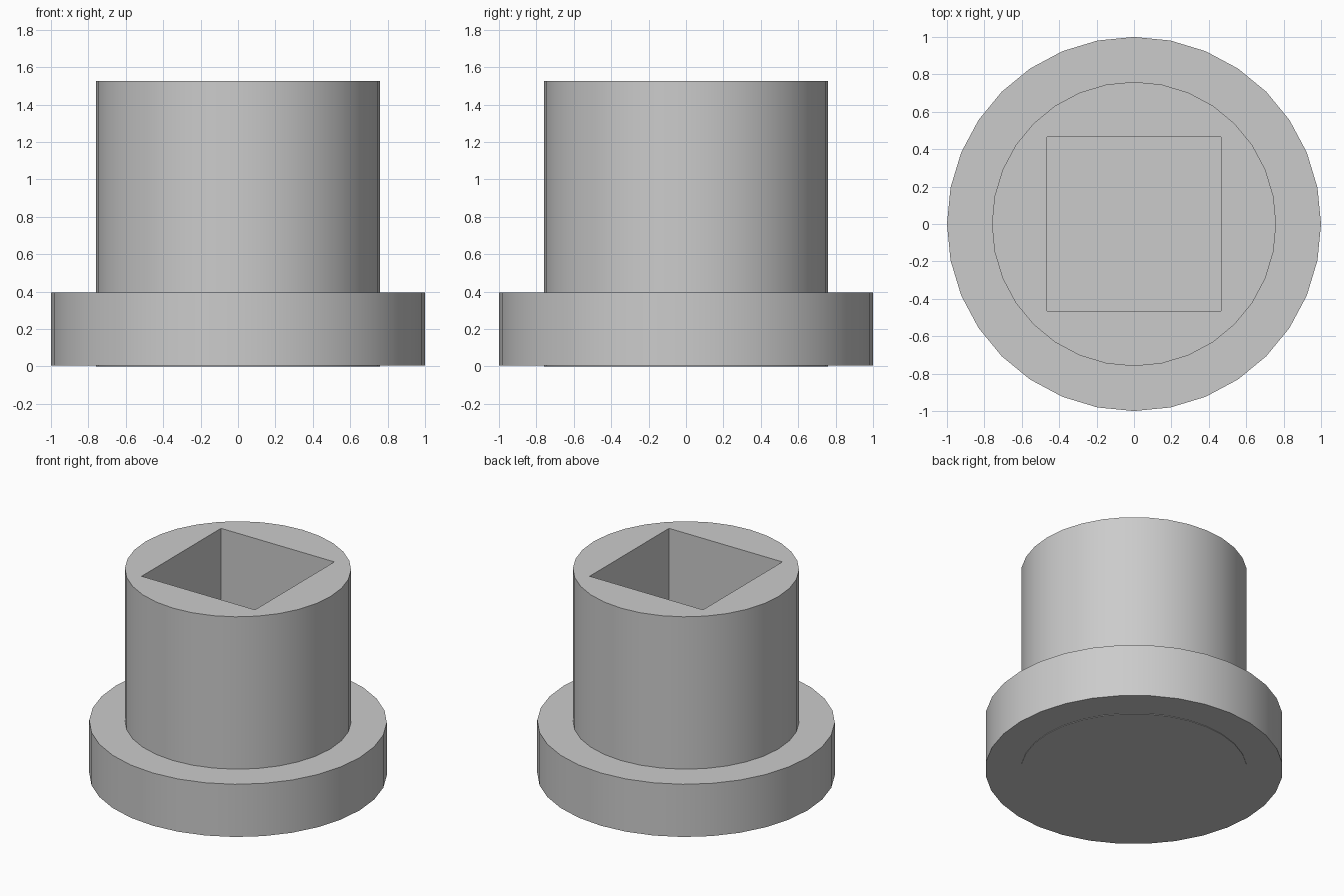
import bpy
import math

default_cube = bpy.data.objects.get("Cube")
if default_cube:
    bpy.data.objects.remove(default_cube, do_unlink=True)

SIDES = 32
FLANGE_TOP = 0.395
POST_TOP = 1.525
SOCKET_FLOOR = FLANGE_TOP
SOCKET_WIDTH = 0.93

# One plain grey for the whole model
grey = bpy.data.materials.new("plain_grey")
grey.use_nodes = True
colour = (0.6, 0.6, 0.6, 1)
grey.diffuse_color = colour
grey.node_tree.nodes["Principled BSDF"].inputs["Base Color"].default_value = colour


def make_cylinder(name, radius, bottom, top):
    bpy.ops.mesh.primitive_cylinder_add(
        vertices=SIDES, radius=radius, depth=top - bottom,
        location=(0, 0, (bottom + top) / 2))
    obj = bpy.context.object
    obj.name = name
    obj.data.materials.append(grey)
    return obj


def smooth(obj):
    bpy.ops.object.select_all(action="DESELECT")
    obj.select_set(True)
    bpy.context.view_layer.objects.active = obj
    bpy.ops.object.shade_smooth_by_angle(angle=math.radians(30))


# Wide base flange, a hair above the post's underside
flange = make_cylinder("base_flange", 1, 0.004, FLANGE_TOP)
smooth(flange)

# Upright post running down through the flange
post = make_cylinder("post", 0.76, 0, POST_TOP)

# Square socket cut into the top of the post
cutter_top = POST_TOP + 0.2
bpy.ops.mesh.primitive_cube_add(
    size=1, location=(0, 0, (SOCKET_FLOOR + cutter_top) / 2))
cutter = bpy.context.object
cutter.name = "socket_cutter"
cutter.scale = (SOCKET_WIDTH, SOCKET_WIDTH, cutter_top - SOCKET_FLOOR)
cutter.data.materials.append(grey)
cutter.hide_render = True

cut = post.modifiers.new("socket", "BOOLEAN")
cut.operation = "DIFFERENCE"
cut.solver = "EXACT"
cut.object = cutter
bpy.context.view_layer.objects.active = post
bpy.ops.object.modifier_apply(modifier=cut.name)
bpy.data.objects.remove(cutter, do_unlink=True)
smooth(post)
